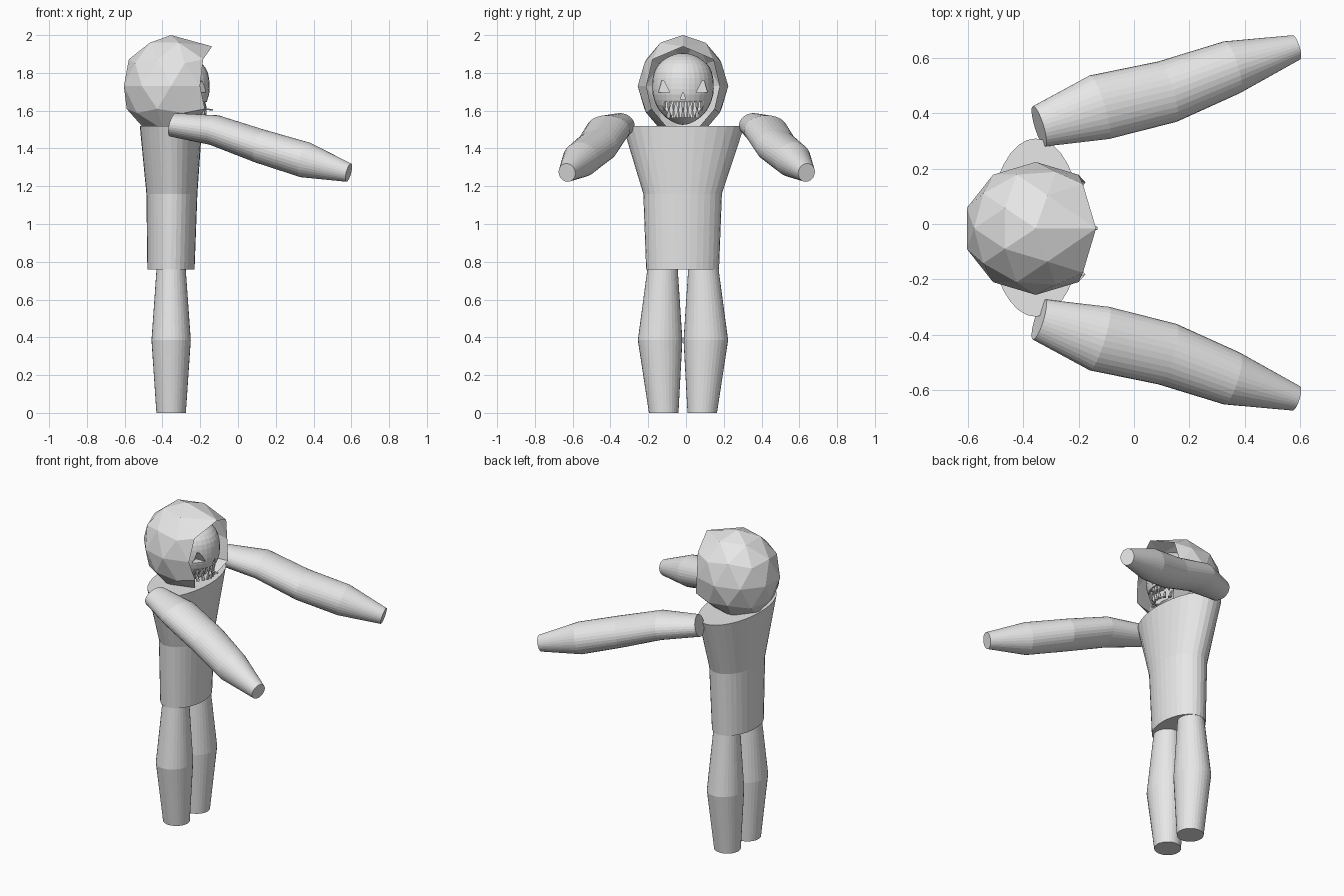
import bpy, bmesh, math
from mathutils import Vector

cube = bpy.data.objects.get("Cube")
if cube:
    bpy.data.objects.remove(cube, do_unlink=True)

SIDES = 32
MID_Y = -0.016
grey = bpy.data.materials.new("plain grey")
grey.use_nodes = True
grey.diffuse_color = (0.8, 0.8, 0.8, 1)
grey.node_tree.nodes["Principled BSDF"].inputs["Base Color"].default_value = (0.8, 0.8, 0.8, 1)


def finish(name, bm):
    bmesh.ops.recalc_face_normals(bm, faces=bm.faces)
    mesh = bpy.data.meshes.new(name)
    bm.to_mesh(mesh)
    bm.free()
    mesh.materials.append(grey)
    obj = bpy.data.objects.new(name, mesh)
    bpy.context.collection.objects.link(obj)
    return obj


def loft(name, rings, u, v, sides=SIDES):
    """Skin elliptical rings given as (centre, radius along u, radius along v)."""
    bm = bmesh.new()
    loops = []
    for centre, ru, rv in rings:
        angles = [math.tau * i / sides for i in range(sides)]
        loops.append([bm.verts.new(Vector(centre) + u * ru * math.cos(a) + v * rv * math.sin(a))
                      for a in angles])
    for low, high in zip(loops, loops[1:]):
        for i in range(sides):
            j = (i + 1) % sides
            bm.faces.new((low[i], low[j], high[j], high[i]))
    bm.faces.new(loops[0])
    bm.faces.new(loops[-1])
    return finish(name, bm)


def prism(name, outline, x0, x1):
    """Extrude a (y, z) outline along x."""
    bm = bmesh.new()
    face = bm.faces.new([bm.verts.new((x0, y, z)) for y, z in outline])
    moved = bmesh.ops.extrude_face_region(bm, geom=[face])["geom"]
    bmesh.ops.translate(bm, vec=(x1 - x0, 0, 0),
                        verts=[g for g in moved if isinstance(g, bmesh.types.BMVert)])
    return finish(name, bm)


X, Y = Vector((1, 0, 0)), Vector((0, 1, 0))

# Torso
loft("torso", [((-0.355, -0.018, 0.76), 0.125, 0.193),
               ((-0.35, -0.018, 1.16), 0.135, 0.208),
               ((-0.355, -0.013, 1.52), 0.165, 0.322)], X, Y)

# Legs and arms, mirrored across the body
axis = Vector((0.93, 0.286, -0.253)).normalized()
arm_rings = [((-0.343, 0.353, 1.525), 0.076, 0.064),
             ((-0.125, 0.422, 1.497), 0.120, 0.081),
             ((0.120, 0.478, 1.411), 0.114, 0.090),
             ((0.353, 0.566, 1.340), 0.098, 0.095),
             ((0.586, 0.638, 1.272), 0.046, 0.050)]
for side, label in ((1, "left"), (-1, "right")):
    loft(label + "_leg", [((-0.354, MID_Y + side * 0.102, 0), 0.078, 0.078),
                          ((-0.354, MID_Y + side * 0.121, 0.385), 0.104, 0.118),
                          ((-0.354, MID_Y + side * 0.108, 0.765), 0.077, 0.08)], X, Y)
    direction = Vector((axis.x, side * axis.y, axis.z))
    across = Vector((-direction.y, direction.x, 0)).normalized()
    rings = [((x, side * (y - 0.004) + 0.004, z), ru, rv) for (x, y, z), ru, rv in arm_rings]
    loft(label + "_arm", rings, across, direction.cross(across))

# Faceted hood with an open front and a pointed peak
bm = bmesh.new()
bmesh.ops.create_icosphere(bm, subdivisions=2, radius=1)
bmesh.ops.delete(bm, geom=[v for v in bm.verts if v.co.x > 0.8 and abs(v.co.y) < 0.4],
                 context='VERTS')
for v in bm.verts:
    x, y, z = v.co
    peak = x > 0.45 and abs(y) < 0.1 and z > 0.5
    rim = x > 0.6 and 0.3 < abs(y) < 0.6
    v.co = (-0.355 + 0.262 * x, MID_Y + 0.24 * y, 1.73 + 0.27 * z)
    if peak:
        v.co.x, v.co.z = -0.137, 1.94
    elif rim:
        v.co.x -= 0.01
        v.co.y += math.copysign(0.04, y)
finish("hood", bm)

# Skull, narrowing towards the chin
bm = bmesh.new()
bmesh.ops.create_uvsphere(bm, u_segments=32, v_segments=20, radius=1)
for v in bm.verts:
    x, y, z = v.co
    taper = 1 - 0.22 * max(0, -z - 0.1)
    square = 1 + 0.35 * z * z * (1 - z * z)
    v.co = (-0.325 + 0.175 * x * taper * square, MID_Y + 0.163 * y * taper * square,
            1.715 + 0.19 * z)
skull = finish("skull", bm)

# Eye sockets, nose and mouth cut into the skull
cutters = [prism("nose_cutter", [(MID_Y - 0.014, 1.66), (MID_Y + 0.014, 1.66), (MID_Y, 1.7)],
                 -0.2, -0.1),
           prism("mouth_cutter", [(MID_Y + s * w, z) for s, w, z in
                                  ((-1, 0.075, 1.565), (1, 0.075, 1.565),
                                   (1, 0.11, 1.645), (-1, 0.11, 1.645))], -0.235, -0.08)]
for side in (1, -1):
    cutters.append(prism("eye_cutter", [(MID_Y + side * w, z) for w, z in
                                        ((0.07, 1.695), (0.13, 1.695), (0.112, 1.76),
                                         (0.1, 1.755))], -0.235, -0.1))
for cutter in cutters:
    cutter.hide_render = True
    cut = skull.modifiers.new("cut", 'BOOLEAN')
    cut.operation, cut.object, cut.solver = 'DIFFERENCE', cutter, 'EXACT'
graph = bpy.context.evaluated_depsgraph_get()
carved = bpy.data.meshes.new_from_object(skull.evaluated_get(graph))
skull.modifiers.clear()
skull.data = carved
for cutter in cutters:
    bpy.data.objects.remove(cutter, do_unlink=True)

# Jagged teeth along a curved jaw line
for label, count, root, tip, width in (("upper", 9, 1.65, 1.6, 0.1), ("lower", 7, 1.56, 1.605, 0.075)):
    for i in range(count):
        t = 2 * i / (count - 1) - 1
        x, y = -0.185 - 0.035 * t * t, MID_Y + width * t
        lean = 0.008 * math.cos(3 * t)
        loft(f"{label}_tooth_{i + 1}", [((x, y, root), 0.011, 0.012),
                                        ((x + lean, y, (root + tip) / 2), 0.009, 0.01),
                                        ((x + 2 * lean, y, tip), 0.002, 0.003)], X, Y, 6)

# Thin fang jutting forward
loft("front_fang", [((-0.19, MID_Y, 1.61), 0.008, 0.006),
                    ((-0.132, MID_Y, 1.604), 0.006, 0.004)], Y, Vector((0, 0, 1)), 6)
